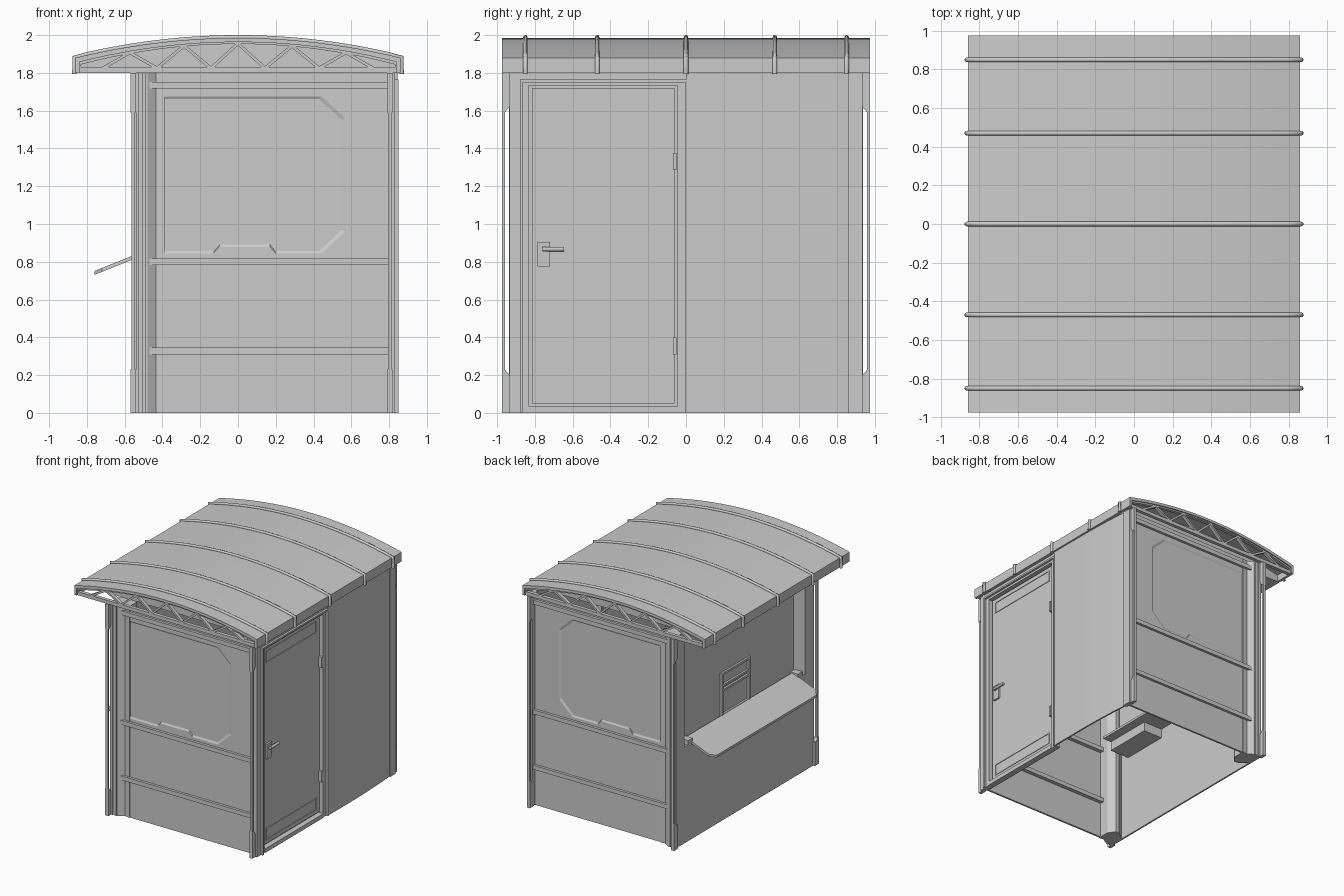
import bpy, bmesh
from mathutils import Vector

cube = bpy.data.objects.get("Cube")
if cube:
    bpy.data.objects.remove(cube, do_unlink=True)

grey = bpy.data.materials.new("plain_grey")
grey.use_nodes = True
grey.diffuse_color = (0.6, 0.6, 0.6, 1)
grey.node_tree.nodes["Principled BSDF"].inputs["Base Color"].default_value = (0.6, 0.6, 0.6, 1)


def finish(name, bm):
    bmesh.ops.recalc_face_normals(bm, faces=bm.faces)
    mesh = bpy.data.meshes.new(name)
    bm.to_mesh(mesh)
    bm.free()
    mesh.materials.append(grey)
    ob = bpy.data.objects.new(name, mesh)
    bpy.context.collection.objects.link(ob)
    return ob


def place(p, axis, d):
    """Put a 2D profile point at depth d along an axis."""
    u, v = p
    return {"x": (d, u, v), "y": (u, d, v), "z": (u, v, d)}[axis]


def loft(name, axis, ring_a, a, ring_b, b):
    bm = bmesh.new()
    va = [bm.verts.new(place(p, axis, a)) for p in ring_a]
    vb = [bm.verts.new(place(p, axis, b)) for p in ring_b]
    bm.faces.new(va)
    bm.faces.new(vb)
    n = len(va)
    for i in range(n):
        j = (i + 1) % n
        bm.faces.new((va[i], va[j], vb[j], vb[i]))
    return finish(name, bm)


def prism(name, axis, ring, a, b):
    return loft(name, axis, ring, a, ring, b)


def box(name, x, y, z):
    ring = [(x[0], y[0]), (x[1], y[0]), (x[1], y[1]), (x[0], y[1])]
    return prism(name, "z", ring, *z)


def span(s, a, b):
    """Range mirrored to the front (s=-1) or back (s=1)."""
    return sorted((s * a, s * b))


def bar(name, p, q, w, y):
    """Flat bar between two points of the xz plane."""
    p, q = Vector(p), Vector(q)
    d = (q - p).normalized() * w / 2
    n = Vector((-d.y, d.x))
    prism(name, "y", [p - n, q - n, q + n, p + n], *y)


def tube(name, points, radius):
    """Round bar along a path."""
    curve = bpy.data.curves.new(name, "CURVE")
    curve.dimensions = "3D"
    curve.bevel_depth = radius
    curve.bevel_resolution = 2
    curve.use_fill_caps = True
    spline = curve.splines.new("POLY")
    spline.points.add(len(points) - 1)
    for point, co in zip(spline.points, points):
        point.co = (*co, 1)
    curve.materials.append(grey)
    bpy.context.collection.objects.link(bpy.data.objects.new(name, curve))


# Arched roof: shell, inner core, ribs and end trusses
def arch(half, top, rise, count=24):
    return [(half * t, top - rise * t * t)
            for t in (2 * i / count - 1 for i in range(count + 1))]


def hoop(half, top, rise, bottom, thick):
    outer = [(-half, bottom)] + arch(half, top, rise) + [(half, bottom)]
    h = half - thick
    inner = [(-h, bottom)] + arch(h, top - thick, rise) + [(h, bottom)]
    return outer + inner[::-1]


prism("roof_shell", "y", hoop(0.86, 1.985, 0.105, 1.8, 0.022), -0.975, 0.975)
prism("roof_core", "y", [(-0.845, 1.8)] + arch(0.845, 1.97, 0.105) + [(0.845, 1.8)], -0.8, 0.8)
rib = [(-0.866, 1.795)] + arch(0.866, 1.988, 0.106) + [(0.866, 1.795)]
for y in (-0.85, -0.47, 0, 0.47, 0.85):
    tube("roof_rib", [(x, y, z) for x, z in rib], 0.012)

for s in (-1, 1):
    depth = span(s, 0.935, 0.965)
    box("truss_bottom_chord", (-0.86, 0.86), depth, (1.8, 1.83))
    prism("truss_top_chord", "y", hoop(0.845, 1.968, 0.108, 1.8, 0.015), *depth)
    nodes = []
    for i in range(-5, 6):
        x = 0.143 * i
        nodes.append((x, 1.825 if i % 2 else 1.955 - 0.108 * (x / 0.86) ** 2))
    for p, q in zip(nodes, nodes[1:]):
        bar("truss_diagonal", p, q, 0.016, depth)

# Front and back walls with a shallow chamfered recess
outline = [(-0.44, 1.675), (0.44, 1.675), (0.565, 1.56), (0.565, 0.96), (0.44, 0.845),
           (0.2, 0.845), (0.17, 0.88), (-0.1, 0.88), (-0.13, 0.845), (-0.44, 0.845)]


def scaled(k):
    return [(0.085 + (x - 0.085) * k, 1.26 + (z - 1.26) * k) for x, z in outline]


for s in (-1, 1):
    wall = box("end_wall", (-0.48, 0.805), span(s, 0.884, 0.9), (0, 1.8))
    cutter = loft("recess_cutter", "y", scaled(1.03), s * 0.906, scaled(0.97), s * 0.893)
    cutter.hide_render = True
    mod = wall.modifiers.new("recess", "BOOLEAN")
    mod.operation = "DIFFERENCE"
    mod.solver = "EXACT"
    mod.object = cutter
    bpy.context.view_layer.objects.active = wall
    bpy.ops.object.modifier_apply(modifier=mod.name)
    bpy.data.objects.remove(cutter, do_unlink=True)

    # Horizontal rails
    for z in (0.31, 0.782, 1.717):
        box("wall_rail", (-0.475, 0.795), span(s, 0.85, 0.922), (z, z + 0.036))

    # Corner columns
    ring = [(-0.555, 0.81), (-0.555, 0.93), (-0.48, 0.93), (-0.435, 0.9),
            (-0.39, 0.905), (-0.39, 0.8), (-0.43, 0.74), (-0.465, 0.74)]
    prism("left_column", "z", [(x, s * y) for x, y in ring], 0, 1.8)
    for x in (-0.54, -0.505):
        box("column_strip", (x, x + 0.014), span(s, 0.925, 0.938), (0, 1.8))
    box("right_column", (0.795, 0.832), span(s, 0.86, 0.935), (0, 1.8))

    # Outer posts: thick feet and heads joined by a thin rod
    for x0, x1 in ((-0.57, -0.54), (0.79, 0.818)):
        for z0, z1, tip in ((0, 0.2, 0.23), (1.8, 1.62, 1.59)):
            ring = [(s * 0.92, z0), (s * 0.975, z0), (s * 0.975, tip), (s * 0.96, tip), (s * 0.935, z1),
                    (s * 0.92, z1)]
            prism("post_end", "x", ring, x0, x1)
        mid = (x0 + x1) / 2
        box("post_rod", (mid - 0.01, mid + 0.01), span(s, 0.957, 0.975), (0.2, 1.62))

# Gently curved right wall behind the door
steps = [i / 6 for i in range(7)]
curve = [(0.845, 0.0)] + [(0.845 - 0.025 * t * t, 0.3 + 0.61 * t) for t in steps]
prism("side_wall", "z", curve + [(x - 0.014, y) for x, y in curve[::-1]], 0, 1.8)

# Door: raised outer trim, inner frame, leaf, bands, hinges and handle
box("door_header", (0.795, 0.832), (-0.9, 0.01), (1.765, 1.8))
box("trim_top", (0.79, 0.85), (-0.88, 0.012), (1.75, 1.765))
box("trim_front", (0.79, 0.85), (-0.88, -0.865), (0, 1.75))
box("trim_back", (0.79, 0.85), (-0.003, 0.012), (0, 1.75))
box("frame_top", (0.785, 0.832), (-0.865, -0.003), (1.732, 1.75))
box("frame_front", (0.785, 0.832), (-0.865, -0.83), (0, 1.732))
box("frame_back", (0.785, 0.832), (-0.045, -0.003), (0, 1.732))
box("door_sill", (0.785, 0.838), (-0.83, -0.045), (0, 0.035))
box("door_leaf", (0.78, 0.808), (-0.815, -0.06), (0.05, 1.72))
box("door_backing", (0.775, 0.792), (-0.84, -0.04), (0.03, 1.74))
for z in (0.08, 1.59):
    for a, b in ((z, z + 0.008), (z + 0.092, z + 0.1)):
        box("door_band", (0.806, 0.813), (-0.78, -0.1), (a, b))
    for y in (-0.78, -0.108):
        box("door_band_end", (0.806, 0.813), (y, y + 0.008), (z, z + 0.1))
for z in (0.31, 1.285):
    box("hinge", (0.805, 0.838), (-0.07, -0.05), (z, z + 0.09))
box("handle_plate", (0.806, 0.824), (-0.785, -0.72), (0.775, 0.905))
box("handle_stem", (0.815, 0.84), (-0.76, -0.74), (0.855, 0.88))
tube("handle_lever", [(0.836, -0.76, 0.867), (0.836, -0.645, 0.867)], 0.012)

# Serving side: lower wall, set-back upper wall and hatch
box("serving_lower_wall", (-0.555, -0.541), (-0.83, 0.83), (0, 0.82))
box("serving_ledge", (-0.555, -0.46), (-0.83, 0.83), (0.8, 0.82))
box("serving_upper_wall", (-0.485, -0.47), (-0.83, 0.83), (0.8, 1.8))
for y in (-0.15, 0.215):
    box("hatch_side", (-0.505, -0.48), (y, y + 0.022), (0.84, 1.21))
for z in (0.84, 1.05, 1.09, 1.19):
    box("hatch_bar", (-0.502, -0.48), (-0.15, 0.237), (z, z + 0.018))

# Sloping outside shelf with clipped corners, and its brackets
shelf = [(-0.5, -0.72), (-0.72, -0.72), (-0.76, -0.67), (-0.76, 0.67), (-0.72, 0.72), (-0.5, 0.72)]
ob = prism("shelf", "z", shelf, 0, 0.02)
for v in ob.data.vertices:
    v.co.z += 0.835 + 0.4 * (v.co.x + 0.5)
for y in (-0.74, 0.74):
    box("shelf_bracket", (-0.56, -0.48), (y - 0.03, y + 0.03), (0.82, 0.86))

# Inside counter with a drawer box
box("inside_counter", (-0.5, -0.28), (-0.72, 0.65), (0.8, 0.82))
box("counter_drawer", (-0.541, -0.36), (-0.72, -0.3), (0.72, 0.8))
